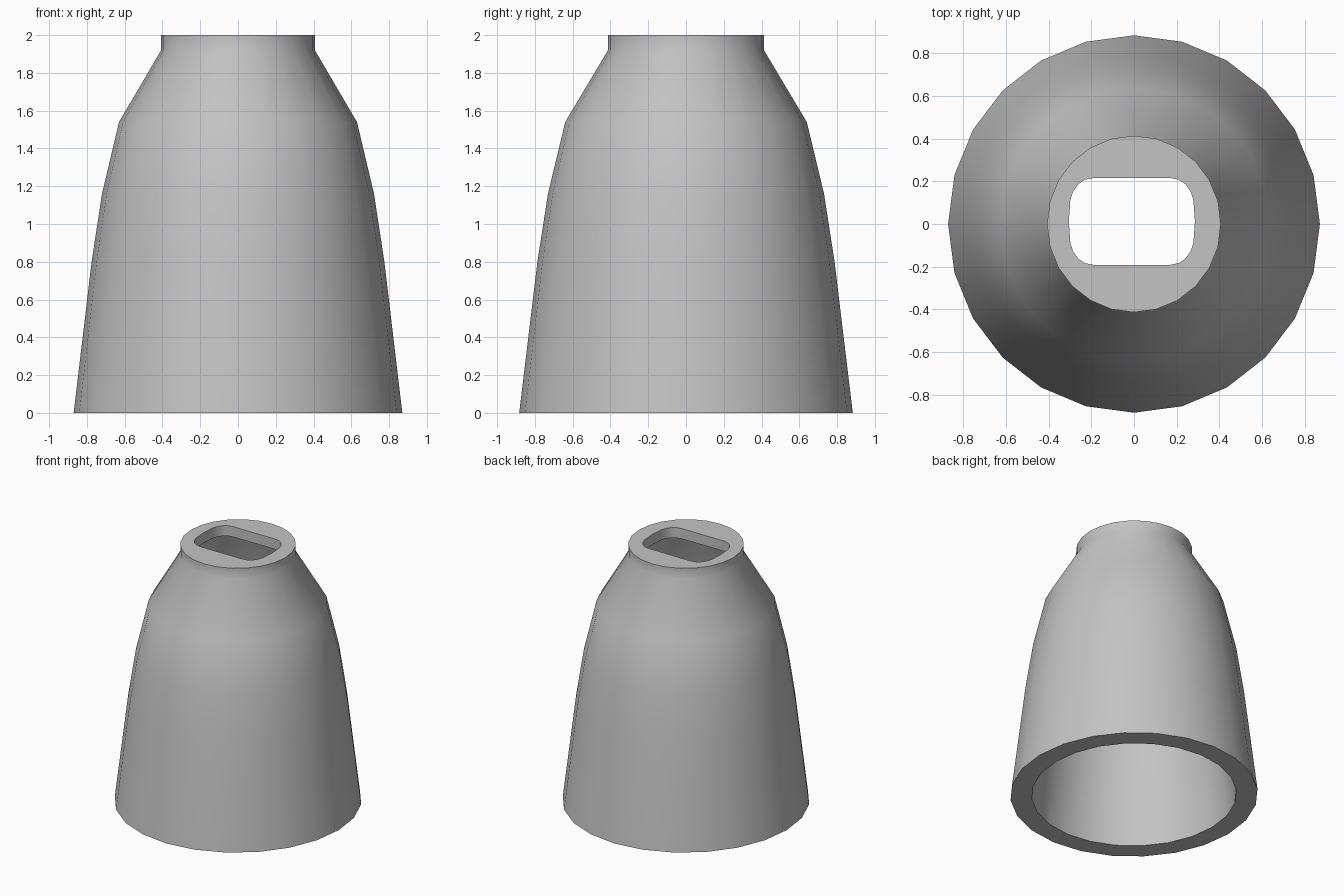
import bpy, bmesh, math

cube = bpy.data.objects.get("Cube")
if cube:
    bpy.data.objects.remove(cube, do_unlink=True)

SIDES = 24

grey = bpy.data.materials.new("light grey")
grey.use_nodes = True
colour = (0.55, 0.55, 0.55, 1)
grey.diffuse_color = colour
grey.node_tree.nodes["Principled BSDF"].inputs["Base Color"].default_value = colour


def ring(radius, z):
    """Slightly oval horizontal ring."""
    turns = [2 * math.pi * i / SIDES for i in range(SIDES)]
    return [(radius * math.cos(a), radius * 1.015 * math.sin(a), z) for a in turns]


def slot(z):
    """Rounded slot outline, one quarter mirrored to all four."""
    quarter = [(.295, 0), (.288, .1), (.275, .14), (.25, .175),
               (.22, .195), (.18, .203), (0, .203)]
    half = quarter + [(-x, y) for x, y in quarter[-2::-1]]
    loop = half + [(x, -y) for x, y in half[-2:0:-1]]
    return [(x - .01, y + .012, z) for x, y in loop]


# Outer wall going up, slot through the top plate, inner wall going down
outer = [(.87, 0), (.775, .8), (.72, 1.16), (.63, 1.54), (.407, 1.92), (.407, 2)]
inner = [(.345, 1.92), (.49, 1.54), (.575, 1.16), (.63, .8), (.72, 0)]
loops = [ring(*p) for p in outer] + [slot(2), slot(1.92)] + [ring(*p) for p in inner]

bm = bmesh.new()
rows = [[bm.verts.new(co) for co in loop] for loop in loops]
for k, low in enumerate(rows):
    high = rows[(k + 1) % len(rows)]
    for i in range(SIDES):
        j = (i + 1) % SIDES
        bm.faces.new((low[i], low[j], high[j], high[i]))
bmesh.ops.recalc_face_normals(bm, faces=bm.faces)

mesh = bpy.data.meshes.new("bell_cover")
bm.to_mesh(mesh)
bm.free()
mesh.materials.append(grey)
cover = bpy.data.objects.new("bell_cover", mesh)
bpy.context.collection.objects.link(cover)

# Smooth walls with crisp rims
bpy.ops.object.select_all(action='DESELECT')
cover.select_set(True)
bpy.context.view_layer.objects.active = cover
bpy.ops.object.shade_smooth_by_angle(angle=math.radians(40))
